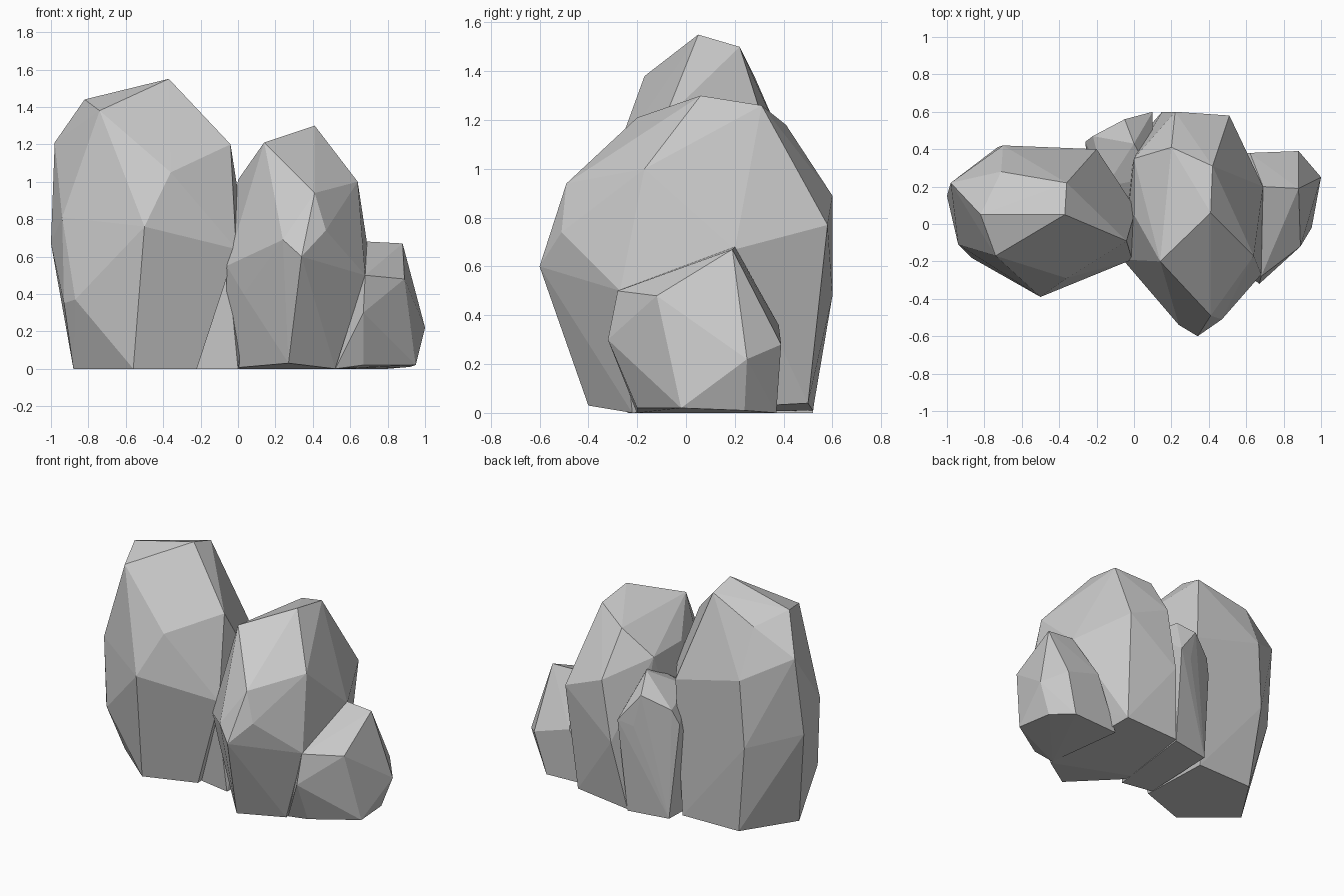
import bpy, bmesh


def rock(name, points):
    """Faceted boulder: the convex hull of a few corner points."""
    bm = bmesh.new()
    for p in points:
        bm.verts.new(p)
    bmesh.ops.convex_hull(bm, input=bm.verts[:])
    loose = [v for v in bm.verts if not v.link_faces]
    bmesh.ops.delete(bm, geom=loose, context='VERTS')
    bmesh.ops.recalc_face_normals(bm, faces=bm.faces[:])
    mesh = bpy.data.meshes.new(name)
    bm.to_mesh(mesh)
    bm.free()
    obj = bpy.data.objects.new(name, mesh)
    bpy.context.collection.objects.link(obj)
    return obj


# tall rock on the left
rock("tall_rock", [
    (-.37, .05, 1.55), (-.82, .05, 1.44), (-.74, -.17, 1.38), (-.36, .22, 1.50),
    (-.71, .28, 1.38), (-.98, .22, 1.21), (-.04, -.09, 1.20), (-.36, -.29, 1.05),
    (-.70, .42, 1.06), (-.20, .40, .93), (.01, .08, .88), (-.94, -.11, .81),
    (-.50, -.39, .76), (-1.0, .15, .67), (-.01, -.19, .64), (-.73, .41, .60),
    (-.93, -.10, .35), (-.87, -.18, .37),
    (-.88, .03, 0), (-.56, -.24, 0), (-.22, -.12, 0), (-.66, .37, 0), (-.24, .38, 0)])

# middle rock
rock("middle_rock", [
    (.41, .06, 1.30), (.14, -.20, 1.21), (.42, .31, 1.26), (.20, .41, 1.18),
    (0, .35, 1.01), (0, .05, 1.01), (.64, -.17, 1.0), (.41, -.49, .94),
    (.47, -.51, .74), (.24, -.54, .69), (.34, -.60, .60), (.22, .60, .89),
    (.51, .58, .77), (.15, .60, .48), (-.06, -.19, .55), (.03, -.25, .40),
    (.68, -.27, .50), (.69, .20, .67),
    (.04, -.12, .01), (.27, -.40, .03), (.52, -.22, 0), (-.07, .02, 0),
    (.08, .52, .01), (.47, .50, .04)])

# low rock on the right
rock("low_rock", [
    (.69, .20, .68), (.88, .19, .67), (.68, -.28, .50), (.89, -.12, .48),
    (.67, -.32, .30), (.88, .39, .28), (.62, .38, .36), (1.0, .25, .22),
    (.95, -.02, .02), (.67, -.20, .02), (.92, .24, .01), (.80, .37, 0),
    (.52, -.20, 0), (.45, .35, 0)])

# small shard wedged between the two big rocks at the back
rock("back_shard", [
    (-.26, .44, .65), (-.22, .47, .75), (-.05, .56, .84), (0, .57, .62),
    (0, .43, .95), (.10, .60, .65), (.10, .25, .9), (-.15, .2, .8),
    (-.05, -.15, .52), (-.20, .47, 0), (.08, .52, 0),
    (-.22, -.08, 0), (0, -.12, 0), (.1, .1, .8)])
